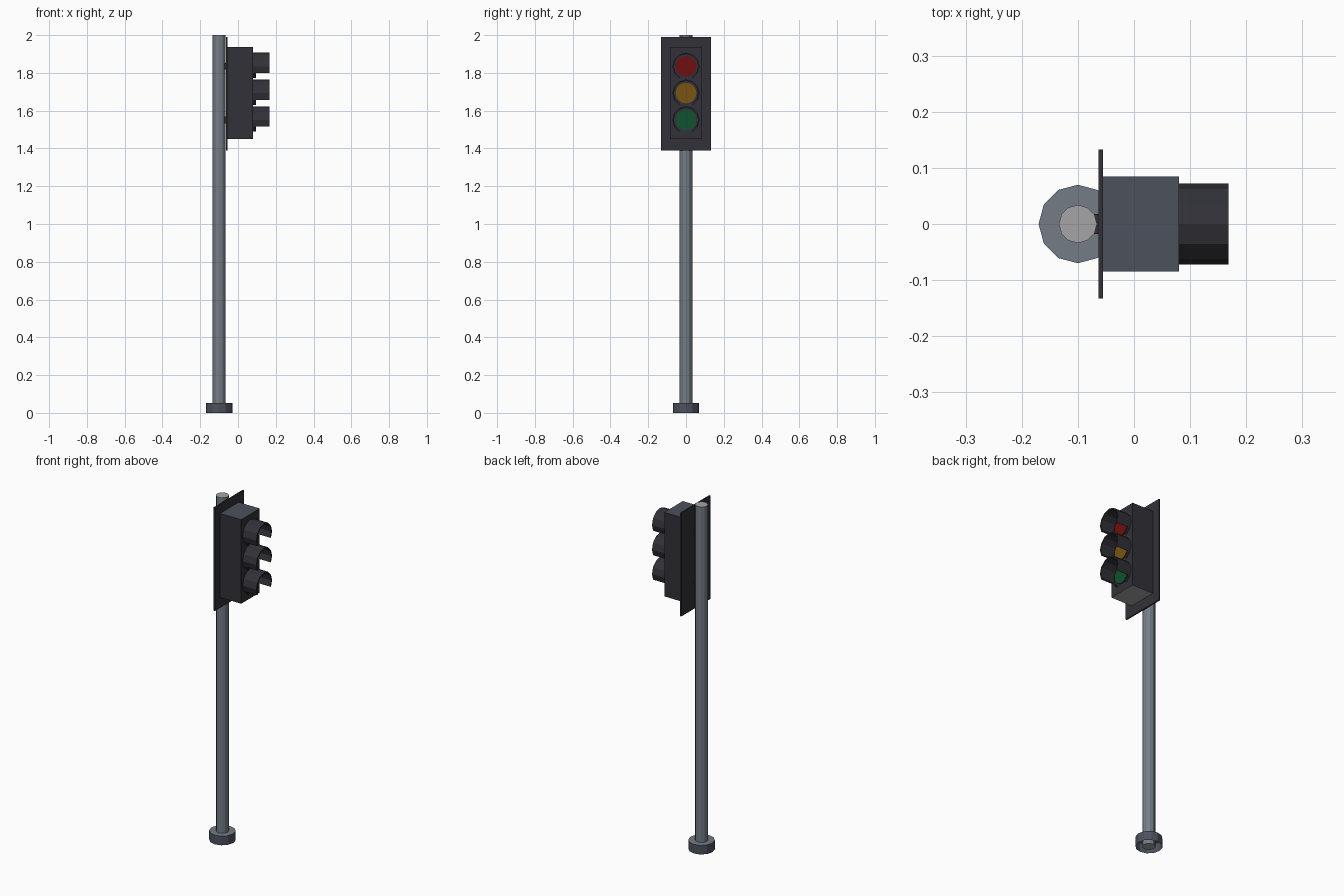
import bpy, bmesh, math

if "Cube" in bpy.data.objects:
    bpy.data.objects.remove(bpy.data.objects["Cube"])


def material(name, r, g, b):
    m = bpy.data.materials.new(name)
    lin = [((c / 255 + 0.055) / 1.055) ** 2.4 for c in (r, g, b)]
    m.diffuse_color = (*lin, 1)
    m.use_nodes = True
    m.node_tree.nodes["Principled BSDF"].inputs["Base Color"].default_value = m.diffuse_color
    return m


STEEL = material("steel grey", 116, 124, 133)
SLATE = material("slate grey", 76, 81, 92)
DARK = material("charcoal", 49, 49, 56)
PALE = material("pale grey", 165, 165, 168)
RED = material("red", 112, 15, 15)
AMBER = material("amber", 122, 84, 18)
GREEN = material("green", 17, 82, 48)


def finish(bm, name, mats, rule=None):
    """Turn a bmesh into an object; rule(normal) picks the material slot."""
    bmesh.ops.recalc_face_normals(bm, faces=bm.faces)
    bm.normal_update()
    for f in bm.faces:
        f.material_index = rule(f.normal) if rule else 0
    me = bpy.data.meshes.new(name)
    bm.to_mesh(me)
    bm.free()
    for m in mats:
        me.materials.append(m)
    ob = bpy.data.objects.new(name, me)
    bpy.context.collection.objects.link(ob)
    return ob


def box(name, lo, hi, mats, rule=None):
    bm = bmesh.new()
    bmesh.ops.create_cube(bm, size=1)
    for v in bm.verts:
        v.co = [l + (c + 0.5) * (h - l) for l, h, c in zip(lo, hi, v.co)]
    return finish(bm, name, mats, rule)


def ring(bm, r, z, n=12):
    return [bm.verts.new((POLE_X + r * math.cos(2 * math.pi * i / n),
                          r * math.sin(2 * math.pi * i / n), z)) for i in range(n)]


def post(name, r, z0, z1, mats, rule, bottom):
    bm = bmesh.new()
    a, b = ring(bm, r, z0), ring(bm, r, z1)
    for i in range(12):
        j = (i + 1) % 12
        bm.faces.new((a[i], a[j], b[j], b[i]))
    bm.faces.new(b)
    if bottom:
        bm.faces.new(a[::-1])
    return finish(bm, name, mats, rule)


def hood_arc(name, zc, start, end, x0, x1, r_out=0.072, r_in=0.065):
    """Curved shell around the x axis, in 30 degree steps."""
    bm = bmesh.new()
    loops = []
    for deg in range(start, end + 1, 30):
        c, s = math.cos(math.radians(deg)), math.sin(math.radians(deg))
        loops.append([bm.verts.new((x, r * c, zc + r * s)) for x, r in
                      ((x0, r_out), (x1, r_out), (x1, r_in), (x0, r_in))])
    for p, q in zip(loops, loops[1:]):
        for k in range(4):
            m = (k + 1) % 4
            bm.faces.new((p[k], p[m], q[m], q[k]))
    bm.faces.new(loops[0])
    bm.faces.new(loops[-1][::-1])
    return finish(bm, name, [DARK])


def lens(name, zc, mat, r=0.055, n=16):
    bm = bmesh.new()
    rims = [[bm.verts.new((x, r * math.cos(2 * math.pi * i / n),
                           zc + r * math.sin(2 * math.pi * i / n))) for i in range(n)]
            for x in (0.078, 0.086)]
    for i in range(n):
        j = (i + 1) % n
        bm.faces.new((rims[0][i], rims[0][j], rims[1][j], rims[1][i]))
    bm.faces.new(rims[1])
    bm.faces.new(rims[0][::-1])
    return finish(bm, name, [mat])


POLE_X = -0.1

# Pole with pale end caps, and hollow foot
post("pole", 0.034, 0.0, 2.0, [STEEL, PALE], lambda n: int(abs(n.z) > 0.5), True)
post("foot", 0.07, 0.0, 0.053, [SLATE, STEEL], lambda n: int(abs(n.z) > 0.5), False)

# Back plate and signal housing
box("back_plate", (-0.063, -0.133, 1.39), (-0.055, 0.133, 1.99), [DARK])
box("housing", (-0.055, -0.085, 1.45), (0.08, 0.085, 1.938), [DARK, SLATE, PALE],
    lambda n: 1 if n.z > 0.5 else 2 if n.z < -0.5 else 0)

# Lamps: bracket, lens, long hood and its short lower lips
for label, zc, mat in (("top", 1.835, RED), ("middle", 1.693, AMBER), ("bottom", 1.551, GREEN)):
    lens(label + "_lens", zc, mat)
    hood_arc(label + "_hood", zc, -30, 210, 0.08, 0.168)
    hood_arc(label + "_lip_left", zc, -60, -30, 0.08, 0.095)
    hood_arc(label + "_lip_right", zc, 210, 240, 0.08, 0.095)
    if label != "middle":
        box(label + "_bracket", (-0.085, -0.018, zc - 0.018), (-0.06, 0.018, zc + 0.018), [DARK])
